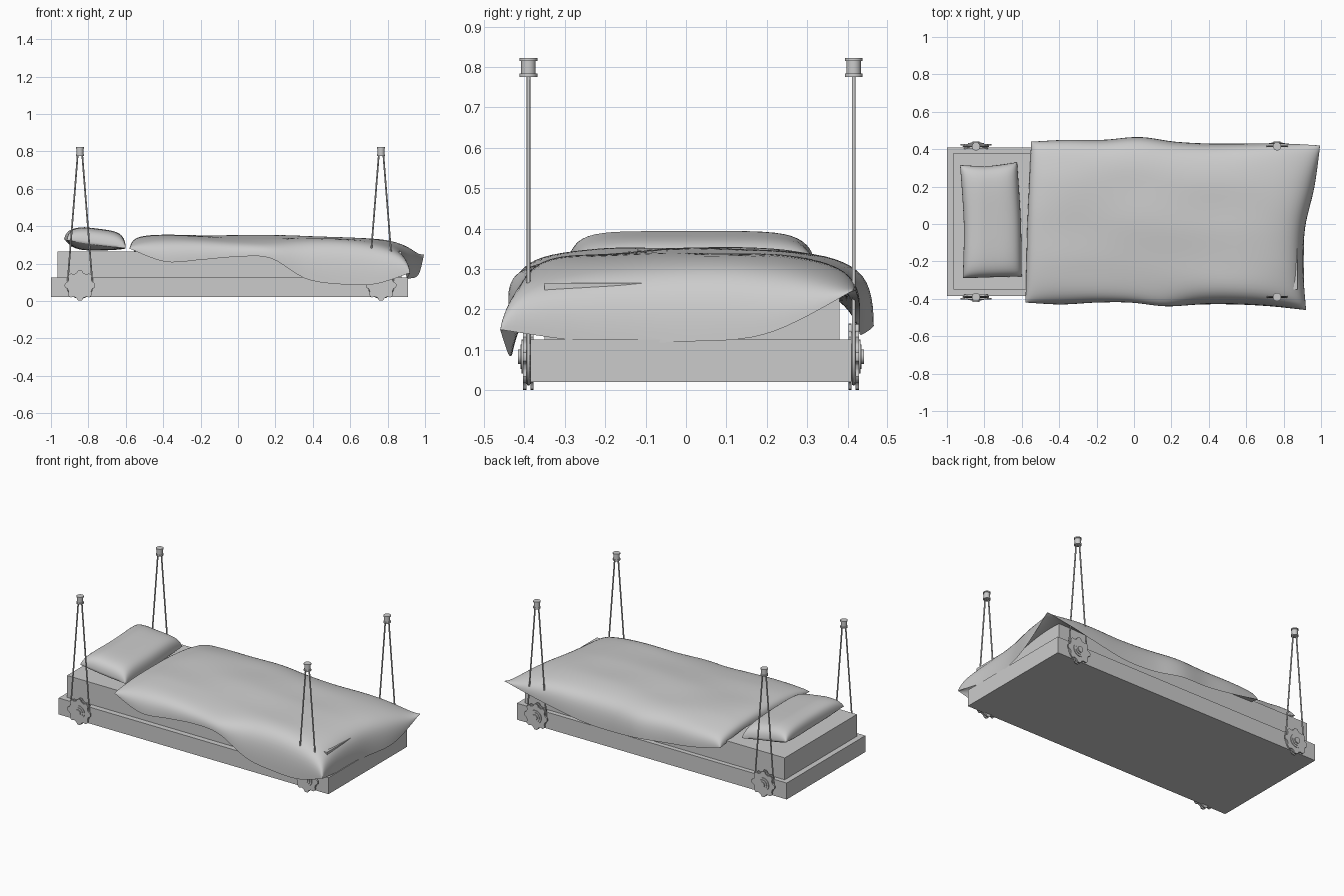
import bpy, bmesh, math
from mathutils import Vector, Matrix, noise

if "Cube" in bpy.data.objects:
    bpy.data.objects.remove(bpy.data.objects["Cube"])

MID_Y = 0.0125          # the bed's centre line


def link(name, bm, smooth=None):
    bmesh.ops.recalc_face_normals(bm, faces=bm.faces)
    me = bpy.data.meshes.new(name)
    bm.to_mesh(me)
    bm.free()
    ob = bpy.data.objects.new(name, me)
    bpy.context.collection.objects.link(ob)
    if smooth:
        bpy.context.view_layer.objects.active = ob
        bpy.ops.object.select_all(action='DESELECT')
        ob.select_set(True)
        bpy.ops.object.shade_smooth_by_angle(angle=math.radians(smooth))
    return ob


def box(name, lo, hi):
    bm = bmesh.new()
    lo, hi = Vector(lo), Vector(hi)
    m = Matrix.Translation((lo + hi) / 2) @ Matrix.Diagonal((*(hi - lo), 1))
    bmesh.ops.create_cube(bm, size=1, matrix=m)
    return link(name, bm)


def spline(pts, t):
    """Catmull-Rom curve through evenly spaced points, t in 0..1."""
    n = len(pts) - 1
    i = min(int(t * n), n - 1)
    f = t * n - i
    a, b, c, d = [Vector(pts[min(max(k, 0), n)]) for k in range(i - 1, i + 3)]
    return 0.5 * (2 * b + (c - a) * f + (2 * a - 5 * b + 4 * c - d) * f ** 2
                  + (3 * b - a - 3 * c + d) * f ** 3)


def cushion(name, front, back, left, right, top, bottom, pu, pv, nu, nv):
    """Stuffed cloth: two layers spanning four seam curves."""
    bm = bmesh.new()
    c00, c10, c01, c11 = map(Vector, (front[0], front[-1], back[0], back[-1]))
    layers = ({}, {})
    for i in range(nu + 1):
        u = 0.5 - 0.5 * math.cos(math.pi * i / nu)
        for j in range(nv + 1):
            v = 0.5 - 0.5 * math.cos(math.pi * j / nv)
            p = (spline(front, u) * (1 - v) + spline(back, u) * v
                 + spline(left, v) * (1 - u) + spline(right, v) * u
                 - c00 * (1 - u) * (1 - v) - c10 * u * (1 - v)
                 - c01 * (1 - u) * v - c11 * u * v)
            a, b = abs(2 * u - 1), abs(2 * v - 1)
            ht = math.sqrt(max(0, (1 - a ** pu) * (1 - b ** pv)))
            hb = (1 - a ** (pu * 0.7)) * (1 - b ** (pv * 0.6))
            zt = p.z + (top(p.x, p.y) - p.z) * ht
            layers[0][i, j] = bm.verts.new((p.x, p.y, zt))
            if i in (0, nu) or j in (0, nv):
                layers[1][i, j] = layers[0][i, j]
            else:
                zb = min(p.z + (bottom - p.z) * hb, zt - 0.002)
                layers[1][i, j] = bm.verts.new((p.x, p.y, zb))
    for g in layers:
        for i in range(nu):
            for j in range(nv):
                q = [g[i, j], g[i + 1, j], g[i + 1, j + 1], g[i, j + 1]]
                bm.faces.new(q if g is layers[0] else q[::-1])
    return link(name, bm, 80)


# platform and mattress
box("platform", (-1, -0.385, 0.02), (0.91, 0.41, 0.125))
box("mattress", (-0.965, -0.35, 0.125), (0.875, 0.38, 0.265))


# duvet, hanging low at the front foot corner
def duvet_top(x, y):
    n = noise.noise(Vector((x * 2.2, y * 4.5, 0.3)))
    return (0.355 - 0.2 * y * y - 0.008 * (x + 0.4)
            - 0.05 * max(0, (x - 0.55) / 0.45) ** 2 + 0.012 * n)


cushion("duvet",
        [(-.58, -.42, .28), (-.39, -.43, .21), (-.2, -.42, .22), (-.02, -.42, .235), (.17, -.44, .23),
         (.36, -.43, .12), (.54, -.43, .09), (.73, -.44, .09), (.92, -.46, .15)],
        [(-.55, .44, .24), (-.36, .45, .20), (-.165, .45, .175), (.03, .465, .16), (.22, .44, .14),
         (.41, .43, .14), (.605, .43, .17), (.8, .43, .21), (.995, .42, .25)],
        [(-.58, -.42, .28), (-.575, -.2, .28), (-.57, 0, .28), (-.56, .22, .28), (-.55, .44, .24)],
        [(.92, -.46, .15), (.905, -.24, .12), (.915, -.02, .12), (.965, .2, .14), (.995, .42, .25)],
        duvet_top, 0.272, 14, 10, 64, 44)

# pillow, thicker towards the head of the bed
cushion("pillow",
        [(-.915, -.29, .325), (-.76, -.285, .30), (-.60, -.28, .282)],
        [(-.93, .315, .33), (-.78, .31, .30), (-.625, .33, .282)],
        [(-.915, -.29, .325), (-.91, .0, .32), (-.93, .315, .33)],
        [(-.60, -.28, .282), (-.605, .02, .28), (-.625, .33, .282)],
        lambda x, y: 0.395 - 0.12 * max(0, x + 0.82), 0.270, 4, 5, 28, 32)


def prism(bm, outline, y0, y1):
    """Extrude an XZ outline along y."""
    rings = [[bm.verts.new((x, y, z)) for x, z in outline] for y in (y0, y1)]
    n = len(outline)
    for k in range(n):
        bm.faces.new((rings[0][k], rings[0][(k + 1) % n], rings[1][(k + 1) % n], rings[1][k]))
    bm.faces.new(rings[0][::-1])
    bm.faces.new(rings[1])


def ring(cx, cz, r, n=32, lobes=0.0):
    pts = []
    for k in range(n):
        a = 2 * math.pi * k / n
        rr = r + lobes * math.tanh(2.2 * math.cos(8 * a))
        pts.append((cx + rr * math.cos(a), cz + rr * math.sin(a)))
    return pts


WZ = 0.083
for end, cx in (("head", -0.845), ("foot", 0.765)):
    for side, cy, out in (("front", -0.390, -1), ("back", 0.415, 1)):
        tag = f"{end}_{side}"
        # lobed pulley wheel: two flanges, drum and stepped hub
        bm = bmesh.new()
        lobed = ring(cx, WZ, 0.075, 96, 0.007)
        for a, b in ((-0.013, -0.005), (0.005, 0.013)):
            prism(bm, lobed, cy + a, cy + b)
        prism(bm, ring(cx, WZ, 0.062), cy - 0.005, cy + 0.005)
        for r, d in ((0.042, 0.017), (0.030, 0.020), (0.018, 0.026)):
            prism(bm, ring(cx, WZ, r), cy, cy + out * d)
        link("pulley_" + tag, bm, 35)

        # rope looped under the pulley and up to the spool
        path = [(-0.012, 0.785)]
        for k in range(17):
            a = math.radians(176 + 188 * k / 16)
            path.append((0.067 * math.cos(a), WZ + 0.067 * math.sin(a)))
        path.append((0.012, 0.785))
        cu = bpy.data.curves.new("rope_" + tag, 'CURVE')
        cu.dimensions = '3D'
        cu.bevel_depth = 0.0045
        cu.bevel_resolution = 2
        cu.use_fill_caps = True
        sp = cu.splines.new('POLY')
        sp.points.add(len(path) - 1)
        for pt, (x, z) in zip(sp.points, path):
            pt.co = (cx + x, cy, z, 1)
        rope = bpy.data.objects.new("rope_" + tag, cu)
        bpy.context.collection.objects.link(rope)
        bpy.ops.object.select_all(action='DESELECT')
        rope.select_set(True)
        bpy.context.view_layer.objects.active = rope
        bpy.ops.object.convert(target='MESH')

        # ceiling spool
        bm = bmesh.new()
        for r, z0, z1 in ((0.022, 0.776, 0.784), (0.018, 0.784, 0.815), (0.022, 0.815, 0.822)):
            bmesh.ops.create_cone(bm, cap_ends=True, segments=24, radius1=r, radius2=r, depth=z1 - z0,
                                  matrix=Matrix.Translation((cx, cy, (z0 + z1) / 2)))
        link("spool_" + tag, bm, 35)
